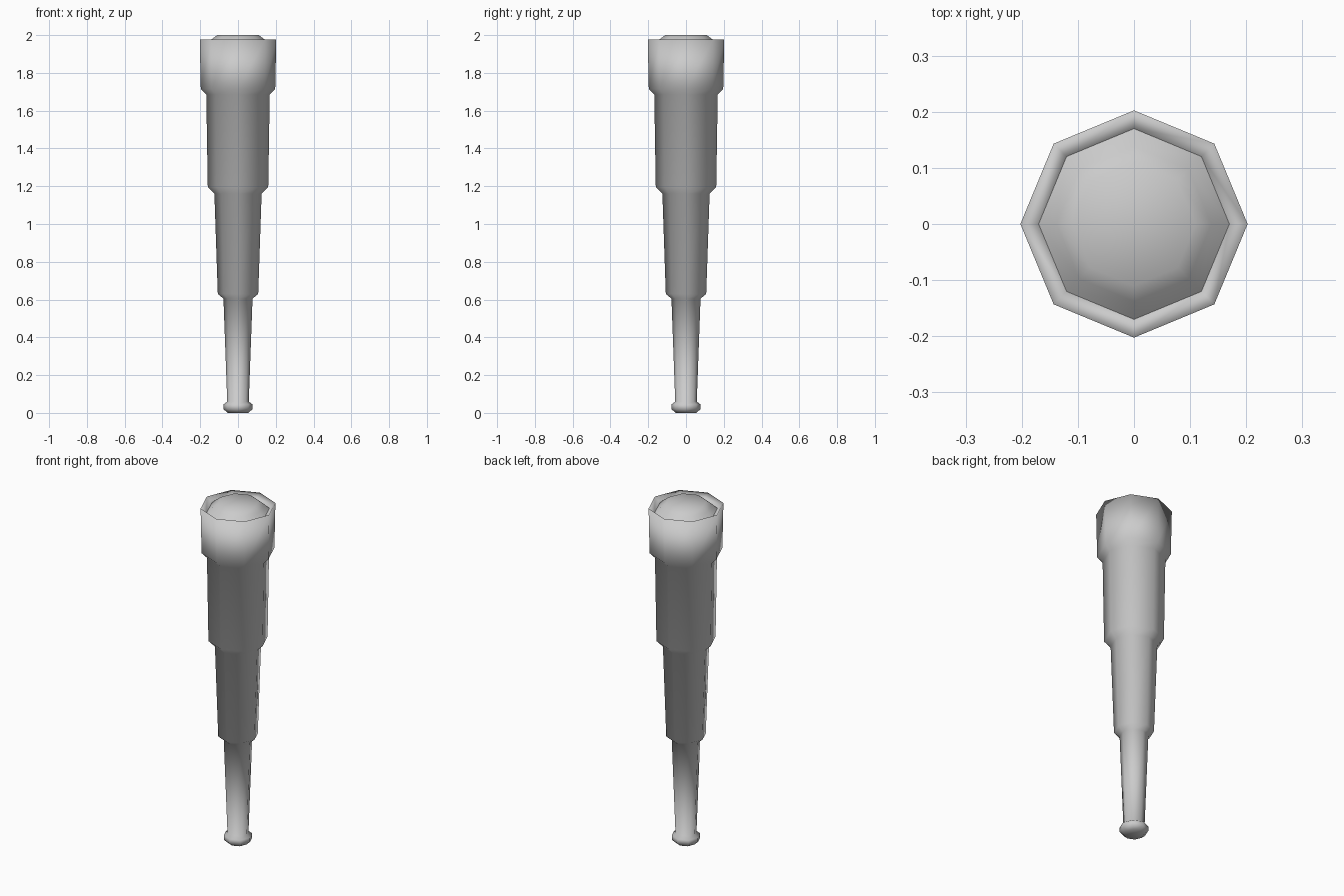
import bpy, bmesh
from math import cos, sin, pi

if "Cube" in bpy.data.objects:
    bpy.data.objects.remove(bpy.data.objects["Cube"])

SIDES = 8

def lathe(name, profile, cap_bottom=False, cap_top=False):
    """Turn a (radius, height) profile into an eight-sided smooth part."""
    bm = bmesh.new()
    rings = [[bm.verts.new((r * cos(2 * pi * i / SIDES), r * sin(2 * pi * i / SIDES), z))
              for i in range(SIDES)] for r, z in profile]
    for a, b in zip(rings, rings[1:]):
        for i in range(SIDES):
            j = (i + 1) % SIDES
            bm.faces.new((a[i], a[j], b[j], b[i]))
    if cap_bottom:
        bm.faces.new(rings[0][::-1])
    if cap_top:
        bm.faces.new(rings[-1])
    for f in bm.faces:
        f.smooth = True
    me = bpy.data.meshes.new(name)
    bm.to_mesh(me)
    bm.free()
    ob = bpy.data.objects.new(name, me)
    bpy.context.collection.objects.link(ob)
    return ob

# Telescoping body: eyepiece, three draw tubes, wide front hood and its inner lip
lathe("spyglass_body", [
    (0.055, 0.0), (0.077, 0.02), (0.077, 0.045), (0.057, 0.06),
    (0.077, 0.605), (0.107, 0.63),
    (0.125, 1.16), (0.16, 1.195),
    (0.168, 1.685), (0.197, 1.715),
    (0.2025, 1.978), (0.17, 1.95)], cap_bottom=True)

# Raised front lens sitting inside the hood
lathe("front_lens", [(0.17, 1.95), (0.138, 1.979), (0.11, 2.0)], cap_top=True)
